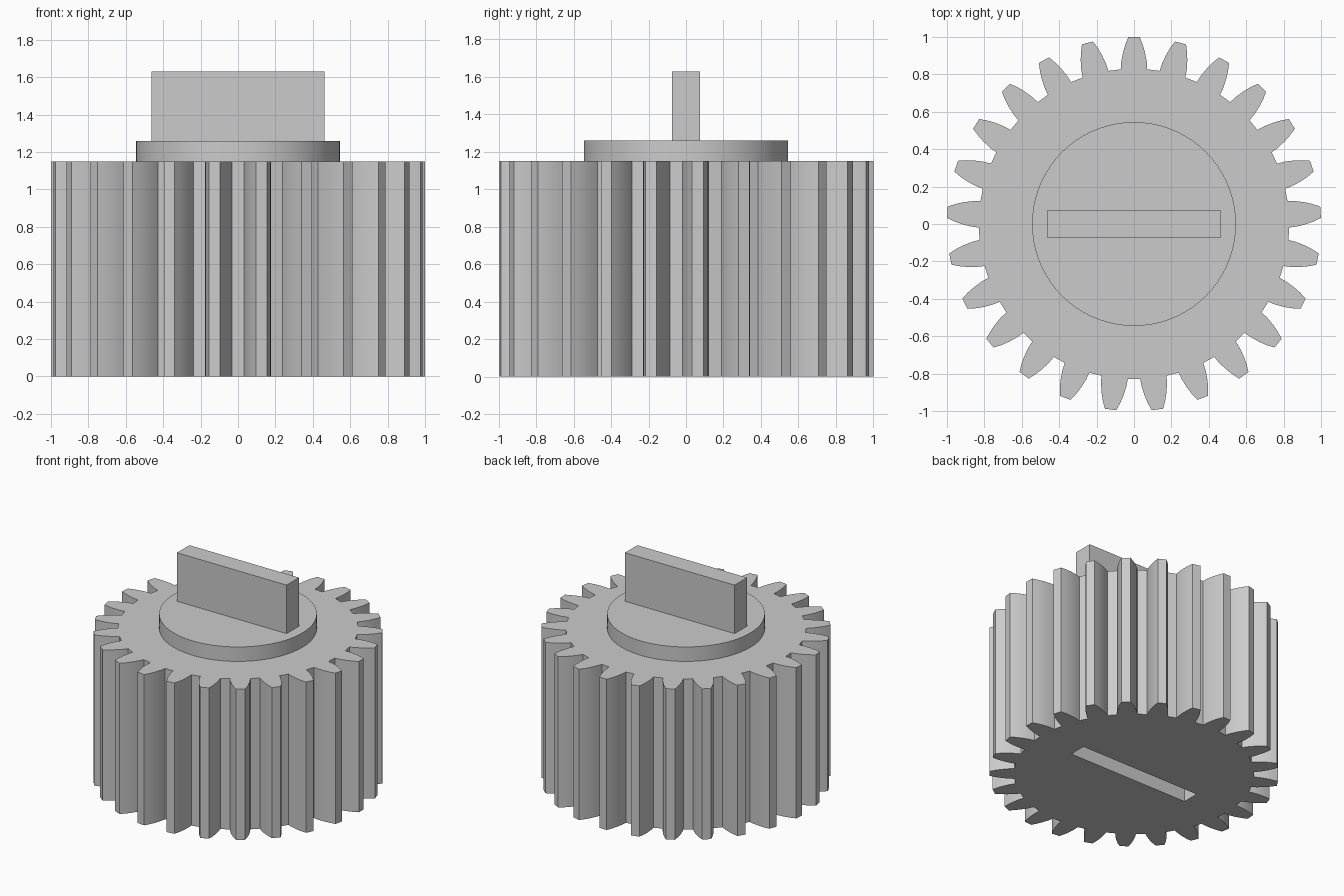
import bpy, bmesh, math
from mathutils import Matrix, Vector

cube = bpy.data.objects.get("Cube")
if cube:
    bpy.data.objects.remove(cube, do_unlink=True)

TEETH = 25
BODY_TOP = 1.15
COLLAR_TOP = 1.26
KEY_TOP = 1.63

grey = bpy.data.materials.new("light_grey")
grey.use_nodes = True
colour = (0.6, 0.6, 0.6, 1)
grey.diffuse_color = colour
grey.node_tree.nodes["Principled BSDF"].inputs["Base Color"].default_value = colour


def prism(name, outline, z0, z1):
    """Extrude a closed 2D outline from z0 to z1."""
    bm = bmesh.new()
    face = bm.faces.new([bm.verts.new((x, y, z0)) for x, y in outline])
    out = bmesh.ops.extrude_face_region(bm, geom=[face])
    top = [v for v in out["geom"] if isinstance(v, bmesh.types.BMVert)]
    bmesh.ops.translate(bm, verts=top, vec=(0, 0, z1 - z0))
    bmesh.ops.recalc_face_normals(bm, faces=bm.faces)
    mesh = bpy.data.meshes.new(name)
    bm.to_mesh(mesh)
    bm.free()
    mesh.materials.append(grey)
    obj = bpy.data.objects.new(name, mesh)
    bpy.context.collection.objects.link(obj)
    return obj


def polar(r, degrees):
    a = math.radians(degrees)
    return r * math.cos(a), r * math.sin(a)


def rectangle(w, d):
    return [(-w / 2, -d / 2), (w / 2, -d / 2), (w / 2, d / 2), (-w / 2, d / 2)]


def smooth(obj):
    bpy.ops.object.select_all(action="DESELECT")
    obj.select_set(True)
    bpy.context.view_layer.objects.active = obj
    bpy.ops.object.shade_smooth_by_angle(angle=math.radians(20))


# Gear body: curved tooth flank as (radius, half angle), mirrored per tooth
flank = [(0.83, 4.9), (0.87, 4.5), (0.92, 3.65), (0.96, 2.8), (1.0, 1.75)]
outline = []
for i in range(TEETH):
    mid = 90 + i * 360 / TEETH
    outline += [polar(r, mid - a) for r, a in flank]
    outline += [polar(r, mid + a) for r, a in reversed(flank)]
gear = prism("gear_body", outline, 0, BODY_TOP)

# Slot in the underside that receives a key
cutter = prism("slot_cutter", rectangle(1.02, 0.13), -0.1, 0.4)
cutter.hide_render = True
cutter.hide_viewport = True
cutter.display_type = "WIRE"
cut = gear.modifiers.new("slot", "BOOLEAN")
cut.operation = "DIFFERENCE"
cut.solver = "EXACT"
cut.object = cutter
smooth(gear)

# Round collar on top of the gear
collar = prism("collar", [polar(0.545, i * 5) for i in range(72)], BODY_TOP, COLLAR_TOP)
smooth(collar)

# Flat upright key
prism("key", rectangle(0.925, 0.15), COLLAR_TOP, KEY_TOP)
